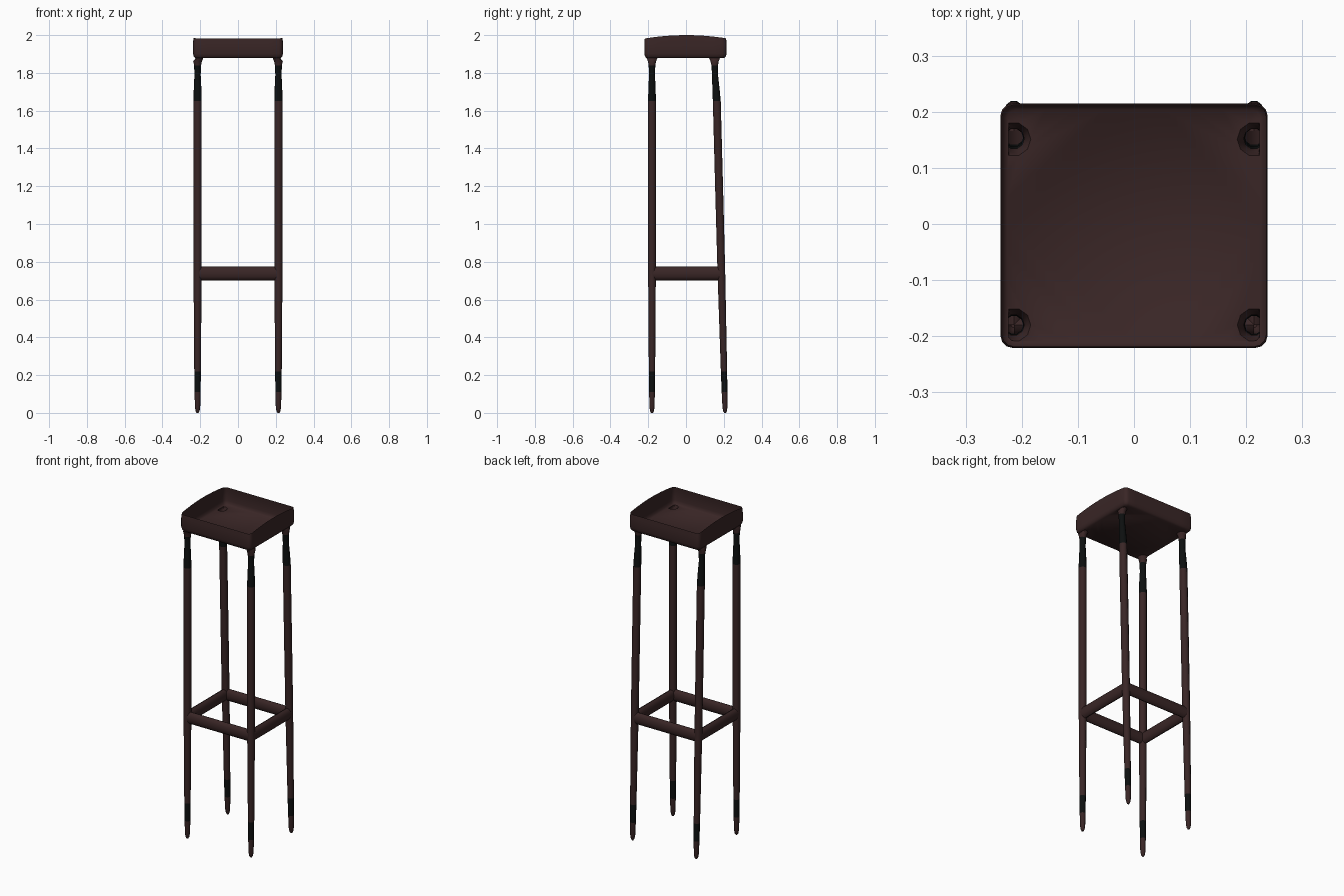
import bpy, bmesh, math
from mathutils import Vector

if "Cube" in bpy.data.objects:
    bpy.data.objects.remove(bpy.data.objects["Cube"])


def material(name, rgb):
    m = bpy.data.materials.new(name)
    m.diffuse_color = (*rgb, 1)
    m.use_nodes = True
    m.node_tree.nodes["Principled BSDF"].inputs["Base Color"].default_value = m.diffuse_color
    return m


wood = material("dark brown wood", (0.041, 0.019, 0.019))
black = material("black band", (0.004, 0.005, 0.005))

SIDES = 10
FLOOR = 1.878
X0, X1, Y0, Y1 = -0.238, 0.238, -0.221, 0.215   # seat outline
LEG_X = 0.214


def finish(bm, name, mats):
    mesh = bpy.data.meshes.new(name)
    bm.to_mesh(mesh)
    bm.free()
    for m in mats:
        mesh.materials.append(m)
    ob = bpy.data.objects.new(name, mesh)
    bpy.context.collection.objects.link(ob)
    bpy.ops.object.select_all(action='DESELECT')
    ob.select_set(True)
    bpy.context.view_layer.objects.active = ob
    bpy.ops.object.shade_smooth_by_angle(angle=math.radians(50))
    return ob


def skin(bm, a, b):
    n = len(a)
    return [bm.faces.new((a[i], a[(i + 1) % n], b[(i + 1) % n], b[i])) for i in range(n)]


def leg_ring(cx, cy, z, r):
    return [Vector((cx + r * math.cos(2 * math.pi * i / SIDES),
                    cy + r * math.sin(2 * math.pi * i / SIDES), z)) for i in range(SIDES)]


def mouth(cx, cy):
    # flared top of a leg, kept inside the seat floor
    pts = leg_ring(cx, cy, FLOOR, 0.030)
    for p in pts:
        p.x = max(-0.224, min(0.224, p.x))
    return pts


def outline(inset, z_of, radius=0.022, steps=8):
    # rounded rectangle, anticlockwise, with subdivided sides
    r = radius - inset * 0.6
    x0, x1, y0, y1 = X0 + inset, X1 - inset, Y0 + inset, Y1 - inset
    corners = [(x1 - r, y0 + r, -90), (x1 - r, y1 - r, 0),
               (x0 + r, y1 - r, 90), (x0 + r, y0 + r, 180)]
    arcs = []
    for cx, cy, a in corners:
        arcs.append([(cx + r * math.cos(math.radians(a + 30 * k)),
                      cy + r * math.sin(math.radians(a + 30 * k))) for k in range(4)])
    pts = []
    for i, arc in enumerate(arcs):
        pts += arc
        (ax, ay), (bx, by) = arc[-1], arcs[(i + 1) % 4][0]
        pts += [(ax + (bx - ax) * k / steps, ay + (by - ay) * k / steps) for k in range(1, steps)]
    return [Vector((x, y, z_of(y))) for x, y in pts]


def back_y(z):
    # gentle bend of the back legs
    path = [(0, 0.207), (0.75, 0.187), (1.65, 0.163), (1.80, 0.153), (1.88, 0.151)]
    for (za, ya), (zb, yb) in zip(path, path[1:]):
        if z <= zb:
            return ya + (yb - ya) * (z - za) / (zb - za)
    return path[-1][1]


def front_y(z):
    return -0.18


# seat: thin open tray with arched side walls and holes into the hollow legs
bm = bmesh.new()
rings = [outline(0.003, lambda y: 1.982 + 0.018 * (1 - (y / 0.218) ** 2)),
         outline(0.0, lambda y: 1.955), outline(0.0, lambda y: 1.902),
         outline(0.004, lambda y: 1.887), outline(0.012, lambda y: FLOOR)]
loops = [[bm.verts.new(p) for p in ring] for ring in rings]
for upper, lower in zip(loops, loops[1:]):
    skin(bm, lower, upper)
n = len(loops[-1])
edges = [bm.edges.get((loops[-1][i], loops[-1][(i + 1) % n])) for i in range(n)]
for sx in (-1, 1):
    for y_of in (front_y, back_y):
        hole = [bm.verts.new(p) for p in mouth(sx * LEG_X, y_of(FLOOR))]
        edges += [bm.edges.new((hole[i], hole[(i + 1) % SIDES])) for i in range(SIDES)]
fill = bmesh.ops.triangle_fill(bm, edges=edges, use_beauty=True, normal=(0, 0, -1))
for f in fill["geom"]:
    if isinstance(f, bmesh.types.BMFace):
        f.normal_update()
        if f.normal.z > 0:
            f.normal_flip()
finish(bm, "seat", [wood])

# legs: tapered hollow tubes with black bands near the top and the foot
PROFILE = [(0.0, 0.005), (0.008, 0.010), (0.03, 0.014), (0.11, 0.016), (0.218, 0.0175),
           (0.75, 0.0215), (1.20, 0.022), (1.65, 0.022), (1.72, 0.020), (1.79, 0.0165),
           (1.84, 0.0185), (1.862, 0.023)]


def leg(name, sx, y_of):
    bm = bmesh.new()
    pts = [leg_ring(sx * LEG_X, y_of(z), z, r) for z, r in PROFILE]
    pts.append(mouth(sx * LEG_X, y_of(FLOOR)))
    loops = [[bm.verts.new(p) for p in ring] for ring in pts]
    for a, b in zip(loops, loops[1:]):
        for f in skin(bm, a, b):
            z = f.calc_center_median().z
            f.material_index = int(0.11 < z < 0.218 or 1.65 < z < 1.84)
    bm.faces.new(loops[0][::-1])
    finish(bm, name, [wood, black])


for sx, side in ((-1, "left"), (1, "right")):
    leg("front_leg_" + side, sx, front_y)
    leg("back_leg_" + side, sx, back_y)


# stretchers: oval bars joining the legs
def bar(name, a, b, half_height=0.036, half_depth=0.02, sides=12):
    bm = bmesh.new()
    a, b = Vector(a), Vector(b)
    across = (b - a).normalized().cross(Vector((0, 0, 1)))
    loops = []
    for c in (a, b):
        loops.append([bm.verts.new(c + across * half_depth * math.cos(2 * math.pi * i / sides)
                                   + Vector((0, 0, half_height * math.sin(2 * math.pi * i / sides))))
                      for i in range(sides)])
    skin(bm, *loops)
    bmesh.ops.recalc_face_normals(bm, faces=bm.faces)
    finish(bm, name, [wood])


BZ = 0.738
for name, y in (("front_stretcher", front_y(BZ)), ("back_stretcher", back_y(BZ))):
    bar(name, (-LEG_X, y, BZ), (LEG_X, y, BZ))
for sx, side in ((-1, "left"), (1, "right")):
    bar("side_stretcher_" + side, (sx * LEG_X, front_y(BZ), BZ), (sx * LEG_X, back_y(BZ), BZ))
